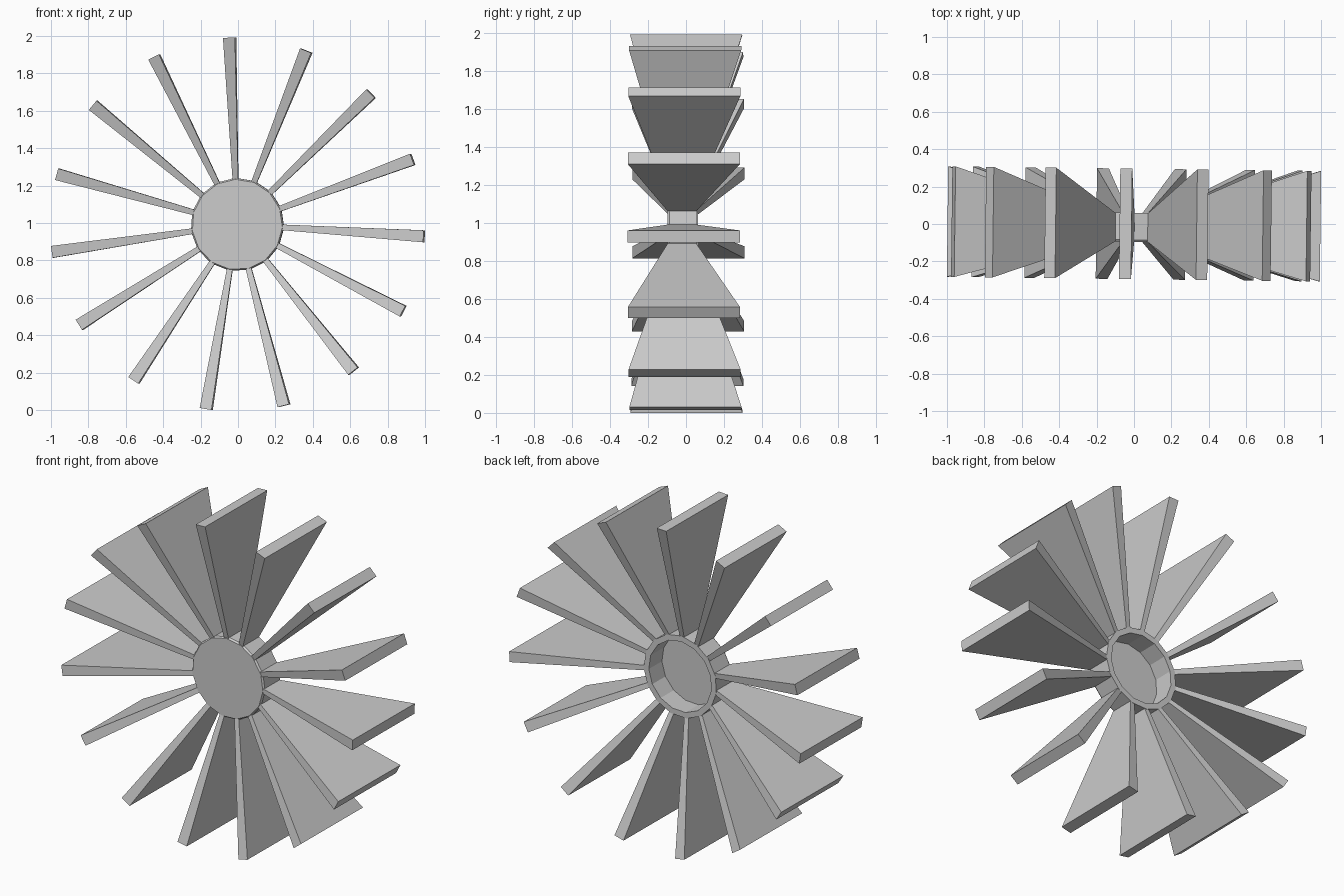
import bpy, bmesh
from math import cos, sin, radians
from mathutils import Matrix

if "Cube" in bpy.data.objects:
    bpy.data.objects.remove(bpy.data.objects["Cube"])

N = 15                      # blades and hub sides
START = radians(20.4)       # angle of the first blade
STEP = radians(360 / N)
CENTRE = Matrix.Translation((-0.003, 0, 0.992)) @ Matrix.Rotation(-0.0125, 4, 'Z')


def make_object(name, bm):
    bmesh.ops.recalc_face_normals(bm, faces=bm.faces)
    mesh = bpy.data.meshes.new(name)
    bm.to_mesh(mesh)
    bm.free()
    ob = bpy.data.objects.new(name, mesh)
    ob.matrix_world = CENTRE
    bpy.context.collection.objects.link(ob)
    return ob


# Hub: a faceted cup, closed at the front and open at the back
bm = bmesh.new()
profile = [(0.242, -0.095), (0.25, -0.085), (0.25, 0.06), (0.215, 0.06), (0.215, -0.065)]
rings = [[bm.verts.new((r * cos(START + i * STEP), y, r * sin(START + i * STEP)))
          for i in range(N)] for r, y in profile]
for a, b in zip(rings, rings[1:]):
    for i in range(N):
        j = (i + 1) % N
        bm.faces.new((a[i], a[j], b[j], b[i]))
bm.faces.new(rings[0])
bm.faces.new(rings[-1])
make_object("hub", bm)

# Blades: flared wedges, narrow at the root and wide at the tip
# radius, front y, back y, half thickness
ROOT = (0.238, -0.092, 0.055, 0.015)
TIP = (1.0, -0.295, 0.296, 0.032)
for k in range(N):
    bm = bmesh.new()
    ends = []
    for r, y0, y1, t in (ROOT, TIP):
        ends.append([bm.verts.new(p) for p in
                     ((r, y0, -t), (r, y1, -t), (r, y1, t), (r, y0, t))])
    a, b = ends
    bm.faces.new(a)
    bm.faces.new(b)
    for i in range(4):
        j = (i + 1) % 4
        bm.faces.new((a[i], a[j], b[j], b[i]))
    bm.transform(Matrix.Rotation(-(START + k * STEP), 4, 'Y'))
    make_object(f"blade_{k + 1}", bm)
